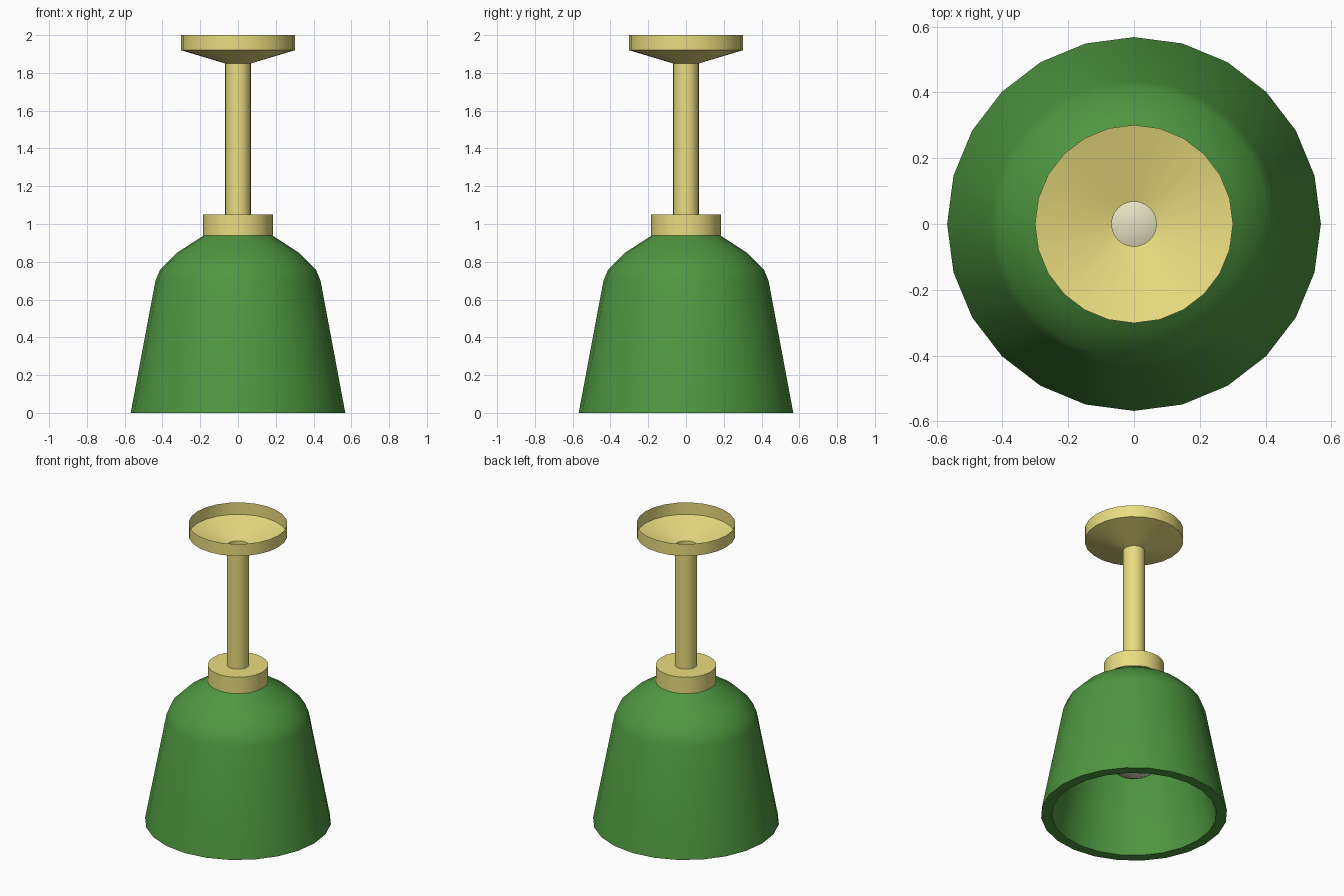
import bpy, bmesh, math

if "Cube" in bpy.data.objects:
    bpy.data.objects.remove(bpy.data.objects["Cube"])

SIDES = 24

def material(name, color):
    m = bpy.data.materials.new(name)
    m.diffuse_color = (*color, 1)
    m.use_nodes = True
    m.node_tree.nodes["Principled BSDF"].inputs["Base Color"].default_value = m.diffuse_color
    return m

def lathe(name, profile, mat, closed=False):
    """Revolve an (r, z) profile around the z axis."""
    bm = bmesh.new()
    rings = []
    for r, z in profile:
        rings.append([bm.verts.new((r * math.cos(2 * math.pi * i / SIDES),
                                    r * math.sin(2 * math.pi * i / SIDES), z))
                      for i in range(SIDES)])
    pairs = list(zip(rings, rings[1:]))
    if closed:
        pairs.append((rings[-1], rings[0]))
    for a, b in pairs:
        for i in range(SIDES):
            j = (i + 1) % SIDES
            bm.faces.new((a[i], a[j], b[j], b[i]))
    me = bpy.data.meshes.new(name)
    bm.to_mesh(me)
    bm.free()
    me.materials.append(mat)
    ob = bpy.data.objects.new(name, me)
    bpy.context.collection.objects.link(ob)
    smooth(ob)
    return ob

def smooth(ob):
    bpy.ops.object.select_all(action='DESELECT')
    ob.select_set(True)
    bpy.context.view_layer.objects.active = ob
    bpy.ops.object.shade_smooth_by_angle(angle=math.radians(30))

green = material("green_enamel", (0.078, 0.31, 0.052))
brass = material("brass", (0.82, 0.72, 0.215))
glass = material("bulb_glass", (0.80, 0.76, 0.55))

# Thick bell shade, open at the bottom
outer = [(0.568, 0), (0.437, 0.70), (0.412, 0.76), (0.327, 0.845), (0.18, 0.94)]
inner = [(0.14, 0.89), (0.29, 0.785), (0.35, 0.73), (0.372, 0.69), (0.503, 0)]
lathe("shade", outer + inner, green, closed=True)

# Collar, hollow rod and open ceiling cup
lathe("collar", [(0.184, 0.94), (0.184, 1.05), (0.068, 1.05)], brass)
lathe("rod", [(0.068, 1.05), (0.068, 1.85)], brass)
lathe("ceiling_cup", [(0.068, 1.85), (0.301, 1.92), (0.301, 2.0)], brass)

# Bulb inside the shade
bpy.ops.mesh.primitive_uv_sphere_add(segments=16, ring_count=10, radius=0.2,
                                     location=(0, 0, 0.475))
bulb = bpy.context.object
bulb.name = "bulb"
bulb.data.materials.append(glass)
smooth(bulb)
